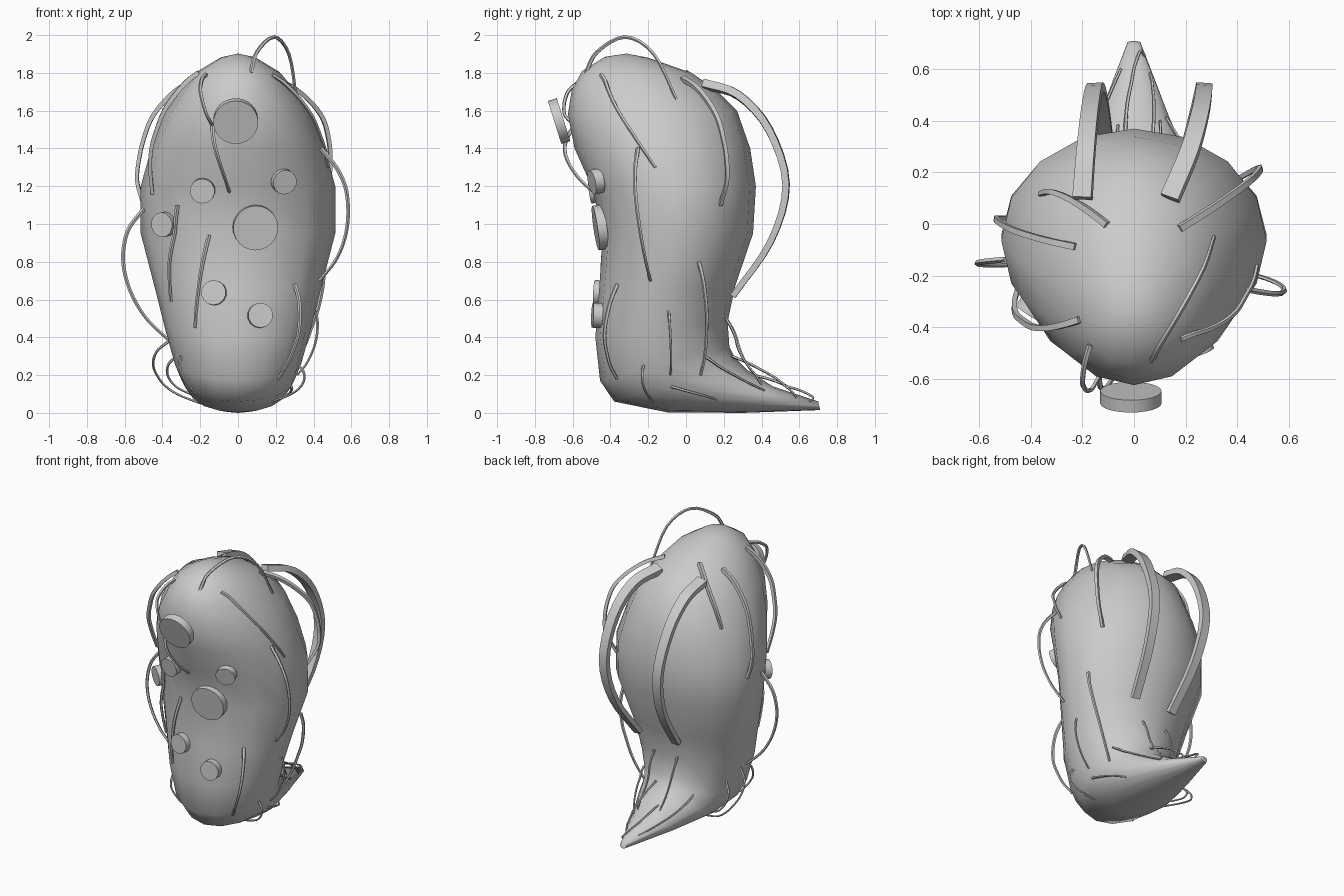
import bpy, bmesh, math
from mathutils import Vector

if "Cube" in bpy.data.objects:
    bpy.data.objects.remove(bpy.data.objects["Cube"])


def finish(name, bm, angle=40):
    bmesh.ops.recalc_face_normals(bm, faces=bm.faces)
    me = bpy.data.meshes.new(name)
    bm.to_mesh(me)
    bm.free()
    ob = bpy.data.objects.new(name, me)
    bpy.context.collection.objects.link(ob)
    bpy.ops.object.select_all(action='DESELECT')
    ob.select_set(True)
    bpy.context.view_layer.objects.active = ob
    bpy.ops.object.shade_smooth_by_angle(angle=math.radians(angle))
    return ob


def loft(bm, rings):
    """Skin a list of rings and cap both ends; returns the first cap."""
    vs = [[bm.verts.new(p) for p in r] for r in rings]
    n = len(vs[0])
    for a, b in zip(vs, vs[1:]):
        for i in range(n):
            j = (i + 1) % n
            bm.faces.new((a[i], a[j], b[j], b[i]))
    bm.faces.new(vs[-1])
    return bm.faces.new(vs[0])


def spline(pts, steps=4):
    """Catmull-Rom through the points."""
    p = [Vector(q) for q in pts]
    p = [2 * p[0] - p[1]] + p + [2 * p[-1] - p[-2]]
    out = []
    for i in range(1, len(p) - 2):
        a, b, c, d = p[i - 1:i + 3]
        for k in range(steps):
            t = k / steps
            out.append((2 * b + (c - a) * t + (2 * a - 5 * b + 4 * c - d) * t ** 2
                        + (3 * b - a - 3 * c + d) * t ** 3) / 2)
    return out + [p[-2]]


def sweep(name, pts, w, h, sides=5, taper=0.7, ref=(1, .2, .1)):
    """Tapered band or tube of half sizes w, h along a smooth path."""
    path, n = spline(pts), Vector(ref)
    rings = []
    for i, c in enumerate(path):
        t = (path[min(i + 1, len(path) - 1)] - path[max(i - 1, 0)]).normalized()
        n = (n - t * n.dot(t)).normalized()
        m = t.cross(n)
        s = 1 - (1 - taper) * i / (len(path) - 1)
        angs = [2 * math.pi * (k + .5) / sides for k in range(sides)]
        rings.append([c + s * (n * w * math.cos(a) + m * h * math.sin(a)) for a in angs])
    bm = bmesh.new()
    loft(bm, rings)
    return finish(name, bm)


# body and tail: rings given as front y, z, back y, z, half width
SEG = 16
rings = []
for y0, z0, y1, z1, w in [
        (-.43, 1.885, -.2, 1.88, .09), (-.55, 1.81, .03, 1.8, .22), (-.605, 1.71, .16, 1.71, .3),
        (-.625, 1.58, .27, 1.6, .385), (-.59, 1.4, .34, 1.4, .46), (-.5, 1.2, .37, 1.2, .515),
        (-.44, .95, .355, .95, .515), (-.46, .65, .26, .67, .44), (-.48, .4, .22, .48, .385),
        (-.455, .17, .23, .35, .335), (-.38, .06, .26, .29, .3), (-.1, .003, .32, .23, .255),
        (.3, 0, .46, .14, .15), (.71, .015, .7, .06, .025)]:
    ring = []
    for k in range(SEG):
        a = 2 * math.pi * k / SEG
        f = (1 - math.cos(a)) / 2
        ring.append(Vector((w * math.sin(a), y0 + (y1 - y0) * f, z0 + (z1 - z0) * f)))
    rings.append(ring)
bm = bmesh.new()
crown = bmesh.ops.poke(bm, faces=[loft(bm, rings)])
crown['verts'][0].co.z += .02
body = finish("body", bm, 60)
bpy.context.view_layer.update()

# discs stuck on the front
places = [(-.185, 1.18), (.235, 1.23), (-.38, 1), (-.125, .635), (.115, .515), (.09, .985), (-.012, 1.545)]
for i, (x, z) in enumerate(places):
    r, n = (.066, 14) if i < 5 else (.119, 24)
    hit, loc, nor, _ = body.ray_cast(Vector((x, -3, z)), Vector((0, 1, 0)))
    nor = (nor + Vector((0, -.6, 0))).normalized()
    loc += nor * .02
    if z > 1.5:  # the top disc stands off and tilts down
        loc, nor = Vector((x, -.672, z)), Vector((0, -.95, -.3))
    bm = bmesh.new()
    bmesh.ops.create_cone(bm, cap_ends=True, segments=n, radius1=r, radius2=r, depth=.05)
    bm.transform(nor.to_track_quat('Z', 'Y').to_matrix().to_4x4())
    bmesh.ops.translate(bm, verts=bm.verts, vec=loc)
    finish(f"disc_{i + 1}", bm)

# two broad bands arching over the back: side profile shared, x bows outward on the right
for name, top, mid, low in (("left", -.2, -.16, -.1), ("right", .14, .27, .2)):
    pts = []
    for i, (y, z) in enumerate([(.1, 1.74), (.28, 1.68), (.44, 1.5), (.53, 1.21), (.45, .91), (.25, .62)]):
        t = i / 5
        pts.append((top * (1 - t) ** 2 + (2 * mid - (top + low) / 2) * 2 * t * (1 - t) + low * t * t, y, z))
    sweep(f"back_band_{name}", pts, .052, .03, 4, .75)


def strand(name, a0, z0, a1, z1, lift, r, sides=5):
    """Arc rooted on the body from angle, height to angle, height; lifted in the middle.
    Angles in degrees run from the front towards +x."""
    pts = []
    for k in range(8):
        t = k / 7
        a = math.radians(a0 + (a1 - a0) * t)
        # strands from the crown run outward first, then drop
        z = z0 + (z1 - z0) * (t ** 1.4 if z0 > 1.7 else t)
        out = Vector((math.sin(a), -math.cos(a), 0))
        axis = Vector((0, -.12, z))
        hit, loc, _, _ = body.ray_cast(axis + out * 2, -out)
        base = loc if hit else axis + out * .28
        pts.append(base + out * (lift * math.sin(math.pi * t) ** .75 + .004))
    sweep(name, pts, r, r, sides, .7, (.1, 1, .1) if sides == 4 else (1, .2, .1))


# wide strands over the shoulders
for i, s in enumerate([(120, 1.77, 126, 1.1, .15), (-40, 1.8, -73, 1.16, .06),
                       (-98, 1.76, -106, 1.1, .08), (-138, 1.8, -123, 1.45, .03)]):
    strand(f"shoulder_strand_{i + 1}", *s, .018, 4)

# thin strands on front and sides
for i, s in enumerate([(29, 1.79, 85, 1.3, .03), (73, 1.4, 81, .7, .12), (-26, 1.79, -16, 1.52, .09),
                       (-16, 1.52, -7, 1.17, .08), (-88, 1.08, -85, .39, .15), (-51, 1.1, -63, .59, .02),
                       (-27, .94, -38, .45, .02), (51, .68, 41, .18, .07), (113, .8, 126, .2, .09)]):
    strand(f"side_strand_{i + 1}", *s, .012)

# fine strands round the foot and tail
for i, s in enumerate([(94, .54, 97, .2, .05), (72, .25, 73, .06, .06), (98, .14, 144, .07, .02),
                       (-94, .38, -130, .05, .15), (-111, .3, -127, .1, .1), (-59, .3, -54, .1, .03),
                       (130, .3, 167, .12, .03), (-148, .25, -176, .08, .03), (163, .5, 169, .15, .06),
                       (-166, .5, -173, .18, .06), (170, .3, 175, .08, .1), (184, .2, 177, .06, .08)]):
    strand(f"tail_strand_{i + 1}", *s, .008)

# loop standing over the crown
sweep("crown_loop", [(.07, -.53, 1.8), (.1, -.47, 1.91), (.19, -.32, 1.99), (.27, -.17, 1.9),
                     (.31, -.05, 1.66)], .012, .012)
